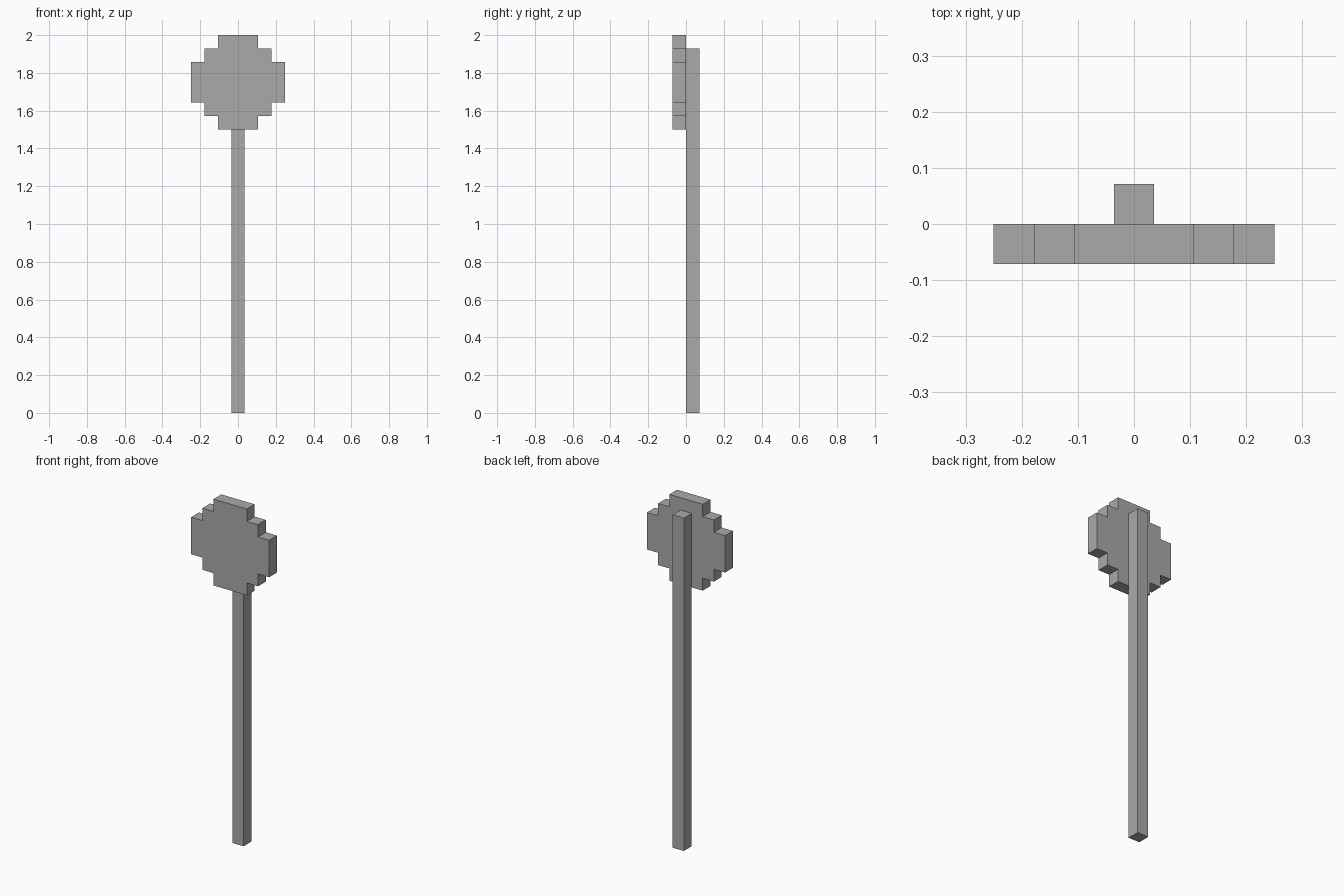
import bpy
import bmesh

cube = bpy.data.objects.get("Cube")
if cube:
    bpy.data.objects.remove(cube, do_unlink=True)

U = 2 / 28  # one block of the stepped design

grey = bpy.data.materials.new("plain_grey")
grey.use_nodes = True
colour = (0.4, 0.4, 0.4, 1)
grey.diffuse_color = colour
grey.node_tree.nodes["Principled BSDF"].inputs["Base Color"].default_value = colour


def extruded(name, outline, y_front, y_back):
    """Solid made from an x-z outline, measured in blocks."""
    bm = bmesh.new()
    face = bm.faces.new([bm.verts.new((x * U, y_front * U, z * U)) for x, z in outline])
    result = bmesh.ops.extrude_face_region(bm, geom=[face])
    moved = [v for v in result["geom"] if isinstance(v, bmesh.types.BMVert)]
    bmesh.ops.translate(bm, verts=moved, vec=(0, (y_back - y_front) * U, 0))
    bmesh.ops.recalc_face_normals(bm, faces=bm.faces)
    mesh = bpy.data.meshes.new(name)
    bm.to_mesh(mesh)
    bm.free()
    mesh.materials.append(grey)
    obj = bpy.data.objects.new(name, mesh)
    bpy.context.collection.objects.link(obj)
    return obj


# Stepped round sign: one quarter of the outline, mirrored around its centre
quarter = [(3.5, 1.5), (2.5, 1.5), (2.5, 2.5), (1.5, 2.5), (1.5, 3.5)]
half = quarter + [(-x, z) for x, z in reversed(quarter)]
ring = half + [(x, -z) for x, z in reversed(half)]
extruded("sign_disc", [(x, z + 24.5) for x, z in ring], -1, 0)

# Square post standing behind the sign
extruded("post", [(-0.5, 0), (0.5, 0), (0.5, 27), (-0.5, 27)], 0, 1)
